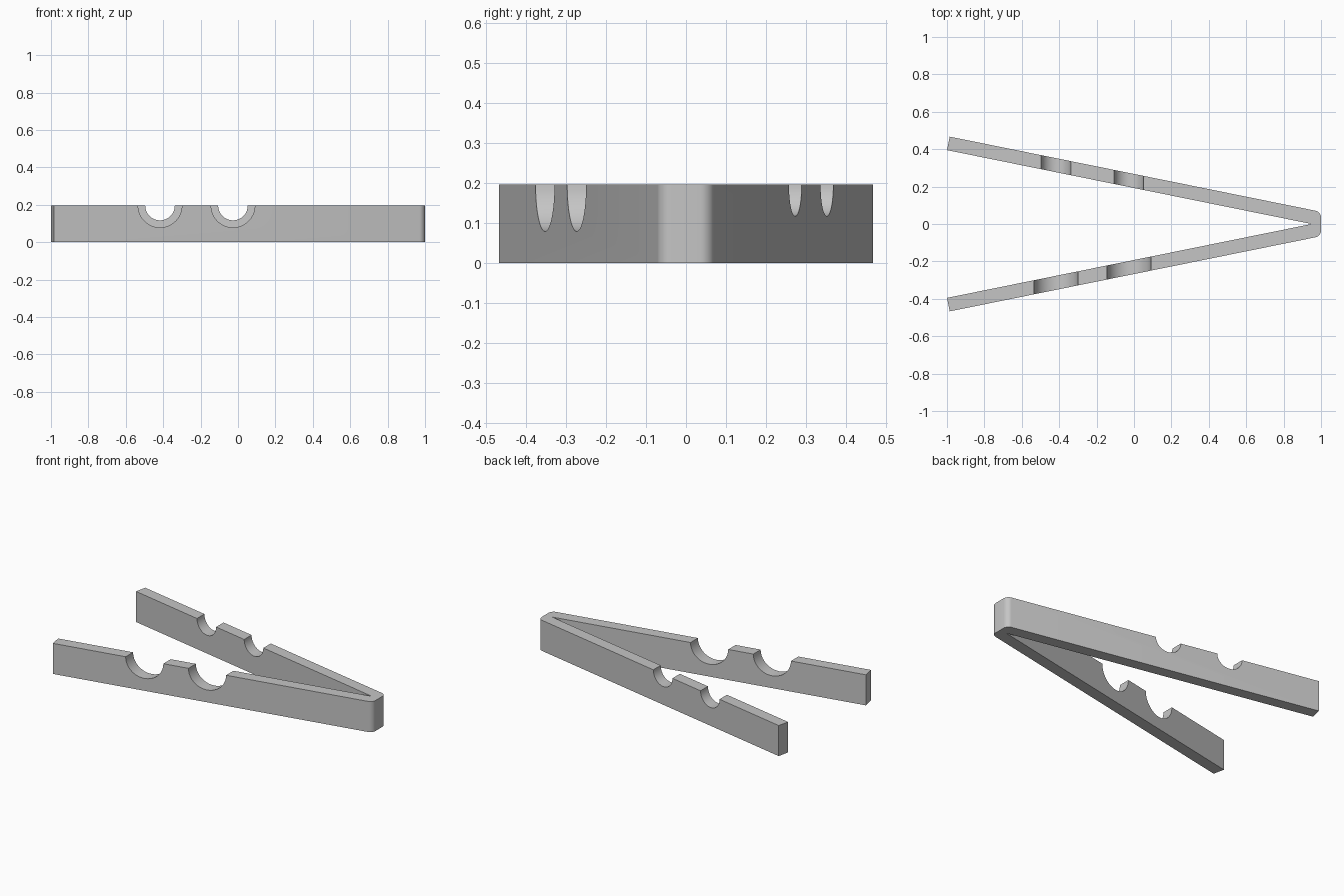
import bpy, bmesh, math

cube = bpy.data.objects.get("Cube")
if cube:
    bpy.data.objects.remove(cube, do_unlink=True)

HEIGHT = 0.196
TIP_HALF = 0.065

grey = bpy.data.materials.new("plain grey")
grey.use_nodes = True
colour = (0.56, 0.56, 0.56, 1)
grey.diffuse_color = colour
grey.node_tree.nodes["Principled BSDF"].inputs["Base Color"].default_value = colour


def make_object(name, bm):
    bmesh.ops.recalc_face_normals(bm, faces=bm.faces)
    mesh = bpy.data.meshes.new(name)
    bm.to_mesh(mesh)
    bm.free()
    mesh.materials.append(grey)
    obj = bpy.data.objects.new(name, mesh)
    bpy.context.collection.objects.link(obj)
    return obj


# V-shaped body: one half profile mirrored, then extruded upward
half = [(1, TIP_HALF), (-0.985, 0.467), (-1, 0.395)]
outline = half + [(0.95, 0)] + [(x, -y) for x, y in reversed(half)]
bm = bmesh.new()
base = bm.faces.new([bm.verts.new((x, y, 0)) for x, y in outline])
top = bmesh.ops.extrude_face_region(bm, geom=[base])["geom"]
for v in top:
    if isinstance(v, bmesh.types.BMVert):
        v.co.z = HEIGHT

# Rounded outer corners at the hinge end
corners = [e for e in bm.edges if all(v.co.x > 0.99 for v in e.verts)
           and abs(e.verts[0].co.z - e.verts[1].co.z) > 0.1]
bmesh.ops.bevel(bm, geom=corners, offset=0.029, segments=8, profile=0.5,
                affect='EDGES')
body = make_object("v_shaped_arms", bm)
bpy.context.view_layer.objects.active = body
body.select_set(True)


# Half-round notches across the top of each arm
def cut_notch(x, y, radius):
    bm = bmesh.new()
    bmesh.ops.create_cone(bm, cap_ends=True, segments=64, radius1=radius,
                          radius2=radius, depth=0.36)
    cutter = make_object("notch_cutter", bm)
    cutter.location = (x, y, HEIGHT)
    cutter.rotation_euler.x = math.pi / 2
    cutter.hide_render = True
    bpy.context.view_layer.update()
    mod = body.modifiers.new("notch", 'BOOLEAN')
    mod.operation = 'DIFFERENCE'
    mod.solver = 'EXACT'
    mod.object = cutter
    bpy.ops.object.modifier_apply(modifier=mod.name)
    bpy.data.objects.remove(cutter, do_unlink=True)


for x in (-0.417, -0.027):
    cut_notch(x, -0.28, 0.117)
    cut_notch(x, 0.28, 0.079)

bpy.ops.object.shade_smooth_by_angle(angle=math.radians(30))
